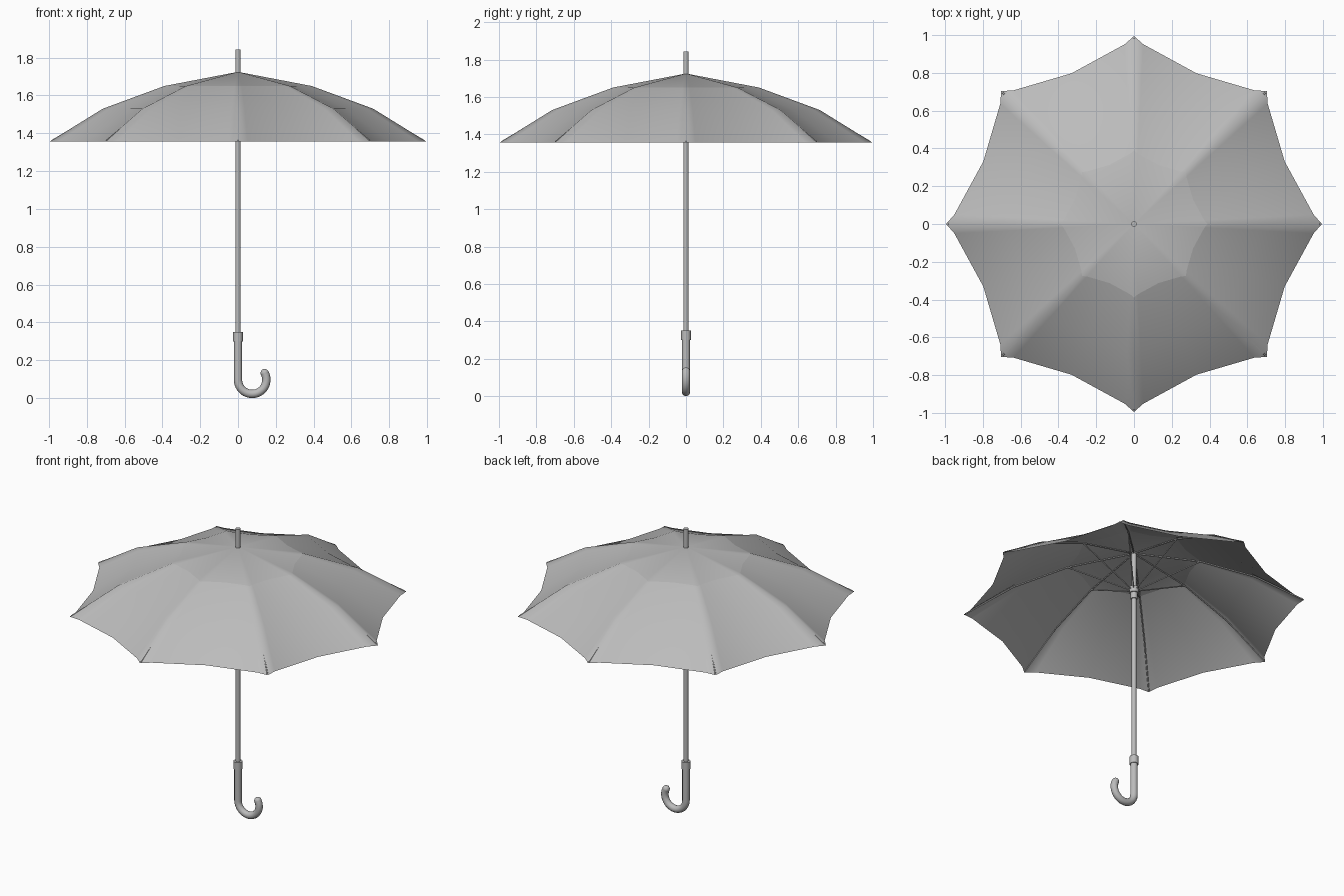
import bpy, bmesh, math
from mathutils import Vector

if "Cube" in bpy.data.objects:
    bpy.data.objects.remove(bpy.data.objects["Cube"])

grey = bpy.data.materials.new("plain grey")
grey.diffuse_color = (0.5, 0.5, 0.5, 1)
grey.use_nodes = True
grey.node_tree.nodes["Principled BSDF"].inputs["Base Color"].default_value = grey.diffuse_color


def finish(obj, angle=40):
    obj.data.materials.clear()
    obj.data.materials.append(grey)
    bpy.ops.object.select_all(action='DESELECT')
    obj.select_set(True)
    bpy.context.view_layer.objects.active = obj
    bpy.ops.object.shade_smooth_by_angle(angle=math.radians(angle))
    return obj


def lathe(name, r, z0, z1, sides=20):
    bpy.ops.mesh.primitive_cylinder_add(vertices=sides, radius=r, depth=z1 - z0,
                                        location=(0, 0, (z0 + z1) / 2))
    obj = bpy.context.object
    obj.name = name
    return finish(obj)


def tube(name, paths, r, res=2):
    cu = bpy.data.curves.new(name, 'CURVE')
    cu.dimensions = '3D'
    cu.bevel_depth = r
    cu.bevel_resolution = res
    cu.use_fill_caps = True
    for pts in paths:
        sp = cu.splines.new('POLY')
        sp.points.add(len(pts) - 1)
        for p, c in zip(sp.points, pts):
            p.co = (*c, 1)
    obj = bpy.data.objects.new(name, cu)
    bpy.context.collection.objects.link(obj)
    bpy.ops.object.select_all(action='DESELECT')
    obj.select_set(True)
    bpy.context.view_layer.objects.active = obj
    bpy.ops.object.convert(target='MESH')
    return finish(bpy.context.object, 50)


# Canopy: scalloped rings, eight ribs with narrow ridges
rings = [(0.39, 1.65), (0.715, 1.53), (0.995, 1.357)]
gore = [(0, 1.0), (3, 0.957), (22.5, 0.868), (42, 0.957)]
bm = bmesh.new()
apex = bm.verts.new((0, 0, 1.725))
loops = []
for r, z in rings:
    loop = []
    for k in range(8):
        for a, s in gore:
            t = math.radians(45 * k + a)
            loop.append(bm.verts.new((r * s * math.cos(t), r * s * math.sin(t), z)))
    loops.append(loop)
n = len(loops[0])
for i in range(n):
    j = (i + 1) % n
    bm.faces.new((apex, loops[0][i], loops[0][j]))
    for a, b in zip(loops, loops[1:]):
        bm.faces.new((a[i], b[i], b[j], a[j]))
for f in bm.faces:
    f.smooth = True
# crease around the crown panel
for i in range(n):
    bm.edges.get((loops[0][i], loops[0][(i + 1) % n])).smooth = False
me = bpy.data.meshes.new("canopy")
bm.to_mesh(me)
bm.free()
me.materials.append(grey)
bpy.context.collection.objects.link(bpy.data.objects.new("canopy", me))

# Ribs and stretchers below the cloth
ribs, stretchers = [], []
for k in range(8):
    d = Vector((math.cos(k * math.pi / 4), math.sin(k * math.pi / 4), 0))
    ribs.append([d * r + Vector((0, 0, z)) for r, z in
                 [(0.01, 1.715), (0.388, 1.643), (0.708, 1.525), (0.985, 1.361)]])
    stretchers.append([d * 0.015 + Vector((0, 0, 1.47)), d * 0.385 + Vector((0, 0, 1.643))])
tube("ribs", ribs, 0.004, 1)
tube("stretchers", stretchers, 0.004, 1)

# Shaft with tip, and sliding runner
lathe("shaft", 0.014, 0.30, 1.843)
lathe("runner_sleeve", 0.02, 1.41, 1.46)
lathe("runner_ring", 0.027, 1.45, 1.49)

# Hooked handle with rounded end
R, r = 0.075, 0.022
zc = R + r
hook = [(0, 0, 0.31), (0, 0, 0.2)]
for i in range(25):
    t = math.pi + i / 24 * math.radians(208)
    hook.append((R + R * math.cos(t), 0, zc + R * math.sin(t)))
tube("handle", [hook], r, 4)
bpy.ops.mesh.primitive_uv_sphere_add(segments=16, ring_count=10, radius=r, location=hook[-1])
bpy.context.object.name = "handle_end"
finish(bpy.context.object)
lathe("handle_collar", 0.026, 0.30, 0.35)
